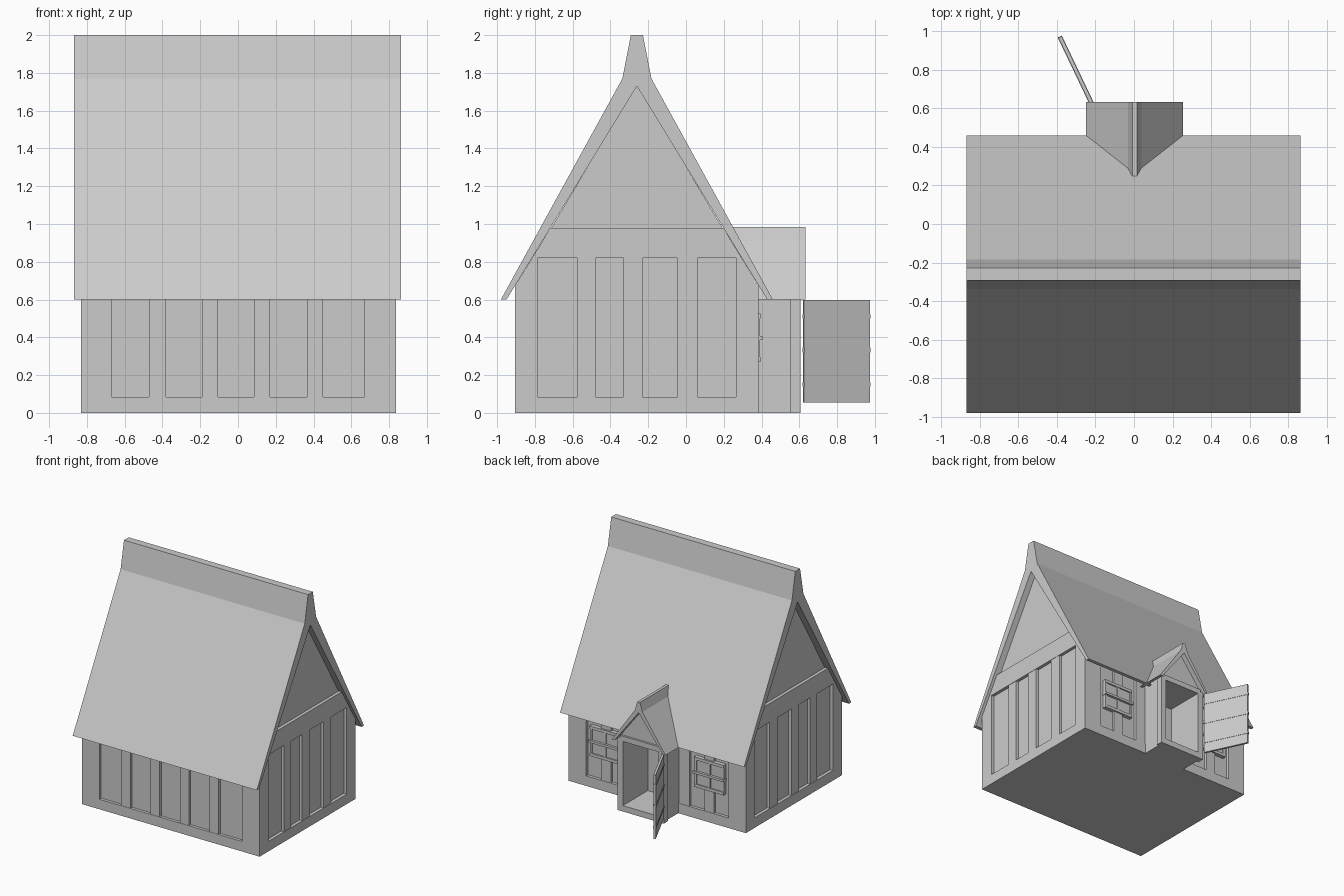
import bpy, bmesh, math
from mathutils import Matrix

if "Cube" in bpy.data.objects:
    bpy.data.objects.remove(bpy.data.objects["Cube"])

YC = -0.26  # ridge line of the main roof


def prism(name, pts, a, b, axis):
    """Extrude a closed profile from a to b: axis 'x' uses (y, z), axis 'y' uses (x, z)."""
    bm = bmesh.new()
    put = (lambda p, t: (t, p[0], p[1])) if axis == 'x' else (lambda p, t: (p[0], t, p[1]))
    f = bm.faces.new([bm.verts.new(put(p, a)) for p in pts])
    ext = bmesh.ops.extrude_face_region(bm, geom=[f])['geom']
    d = (b - a, 0, 0) if axis == 'x' else (0, b - a, 0)
    bmesh.ops.translate(bm, vec=d, verts=[v for v in ext if isinstance(v, bmesh.types.BMVert)])
    bmesh.ops.recalc_face_normals(bm, faces=bm.faces)
    me = bpy.data.meshes.new(name)
    bm.to_mesh(me)
    bm.free()
    ob = bpy.data.objects.new(name, me)
    bpy.context.collection.objects.link(ob)
    return ob


def box(name, x0, x1, y0, y1, z0, z1):
    return prism(name, [(x0, z0), (x1, z0), (x1, z1), (x0, z1)], y0, y1, 'y')


def sym(half, c):
    """Mirror a half profile (offset, z) listed from the left round to the centre."""
    return [(c - o, z) for o, z in half] + [(c + o, z) for o, z in reversed(half) if o > 0]


def roof_profile(outer, inner, apex, c):
    left = [(c - o, z) for o, z in outer]
    right = [(c + o, z) for o, z in reversed(outer)]
    eave = outer[0][1]
    return left + right + [(c + inner, eave), (c, apex), (c - inner, eave)]


# Main roof
prism("main_roof", roof_profile([(0.72, 0.6), (0.077, 1.77), (0.032, 2.0)], 0.69, 1.73, YC),
      -0.868, 0.863, 'x')

# Plastered walls with gables, and porch walls
house = prism("house_walls", sym([(0.62, 0), (0.62, 0.7), (0, 1.74)], YC), -0.805, 0.81, 'x')
porch = prism("porch_walls", sym([(0.2, 0), (0.2, 0.63), (0, 0.92)], 0.003), 0.3, 0.588, 'y')

# Doorway recess
cut = box("doorway_cutter", -0.165, 0.17, 0.27, 0.8, 0.05, 0.595)
cut.hide_render = True
cut.hide_viewport = True
cut.display_type = 'WIRE'
for ob in (house, porch):
    m = ob.modifiers.new("doorway", 'BOOLEAN')
    m.operation, m.object, m.solver = 'DIFFERENCE', cut, 'EXACT'

# Corner posts
for x0, x1 in ((-0.832, -0.67), (0.67, 0.837)):
    for s in (-1, 1):
        prism("corner_post", [(YC + s * 0.645, 0), (YC + s * 0.525, 0),
                              (YC + s * 0.525, 0.868), (YC + s * 0.645, 0.673)], x0, x1, 'x')

# Gable side framing: sill, studs and tie beam
for x0, x1 in ((-0.832, -0.79), (0.795, 0.837)):
    box("side_sill", x0, x1, -0.79, 0.285, 0, 0.085)
    for y0, y1 in ((-0.575, -0.48), (-0.33, -0.23), (-0.045, 0.06)):
        box("side_stud", x0 + 0.003, x1 - 0.003, y0, y1, 0.05, 0.83)
    prism("tie_beam", sym([(0.553, 0.82), (0.458, 0.98)], YC), x0, x1, 'x')

# Front framing
box("front_sill", -0.68, 0.68, -0.905, -0.87, 0, 0.085)
for x0, x1 in ((-0.47, -0.38), (-0.19, -0.105), (0.085, 0.17), (0.365, 0.45)):
    box("front_stud", x0, x1, -0.902, -0.87, 0.05, 0.65)

# Back framing and windows on both sides of the porch
for s in (-1, 1):
    def bx(name, a, b, *r):
        return box(name, min(s * a, s * b), max(s * a, s * b), *r)
    bx("back_sill", 0.18, 0.68, 0.34, 0.385, 0, 0.085)
    bx("back_stud", 0.44, 0.53, 0.34, 0.382, 0.05, 0.65)
    bx("back_inner_stud", 0.2, 0.3, 0.34, 0.382, 0.05, 0.65)
    bx("window_pane", 0.36, 0.62, 0.34, 0.384, 0.28, 0.52)
    for z in (0.27, 0.5):
        bx("window_rail", 0.35, 0.63, 0.34, 0.395, z, z + 0.025)
    for x in (0.35, 0.48, 0.608):
        bx("window_stile", x, x + 0.022, 0.34, 0.392, 0.28, 0.51)
    bx("window_bar", 0.345, 0.635, 0.34, 0.405, 0.387, 0.407)

# Porch frame and roof
for x0, x1 in ((-0.215, -0.165), (0.17, 0.22)):
    box("porch_post", x0, x1, 0.55, 0.605, 0, 0.62)
box("porch_threshold", -0.2, 0.2, 0.56, 0.605, 0, 0.05)
box("porch_lintel", -0.19, 0.195, 0.56, 0.605, 0.595, 0.64)
prism("porch_roof", roof_profile([(0.252, 0.6), (0.035, 0.91), (0.012, 0.985)], 0.228, 0.895, 0.003),
      0.2, 0.632, 'y')

# Open door, modelled along +x from its hinge and swung outwards
door = [box("door_panel", 0, 0.385, -0.009, 0.009, 0.055, 0.597),
        box("door_rail", 0.0, 0.388, -0.012, 0.012, 0.32, 0.345),
        box("door_strap", 0.0, 0.388, -0.012, 0.012, 0.14, 0.16),
        box("door_upper_strap", 0.0, 0.388, -0.012, 0.012, 0.5, 0.52)]
swing = Matrix.Translation((-0.218, 0.622, 0)) @ Matrix.Rotation(math.radians(115.5), 4, 'Z')
for ob in door:
    ob.data.transform(swing)
